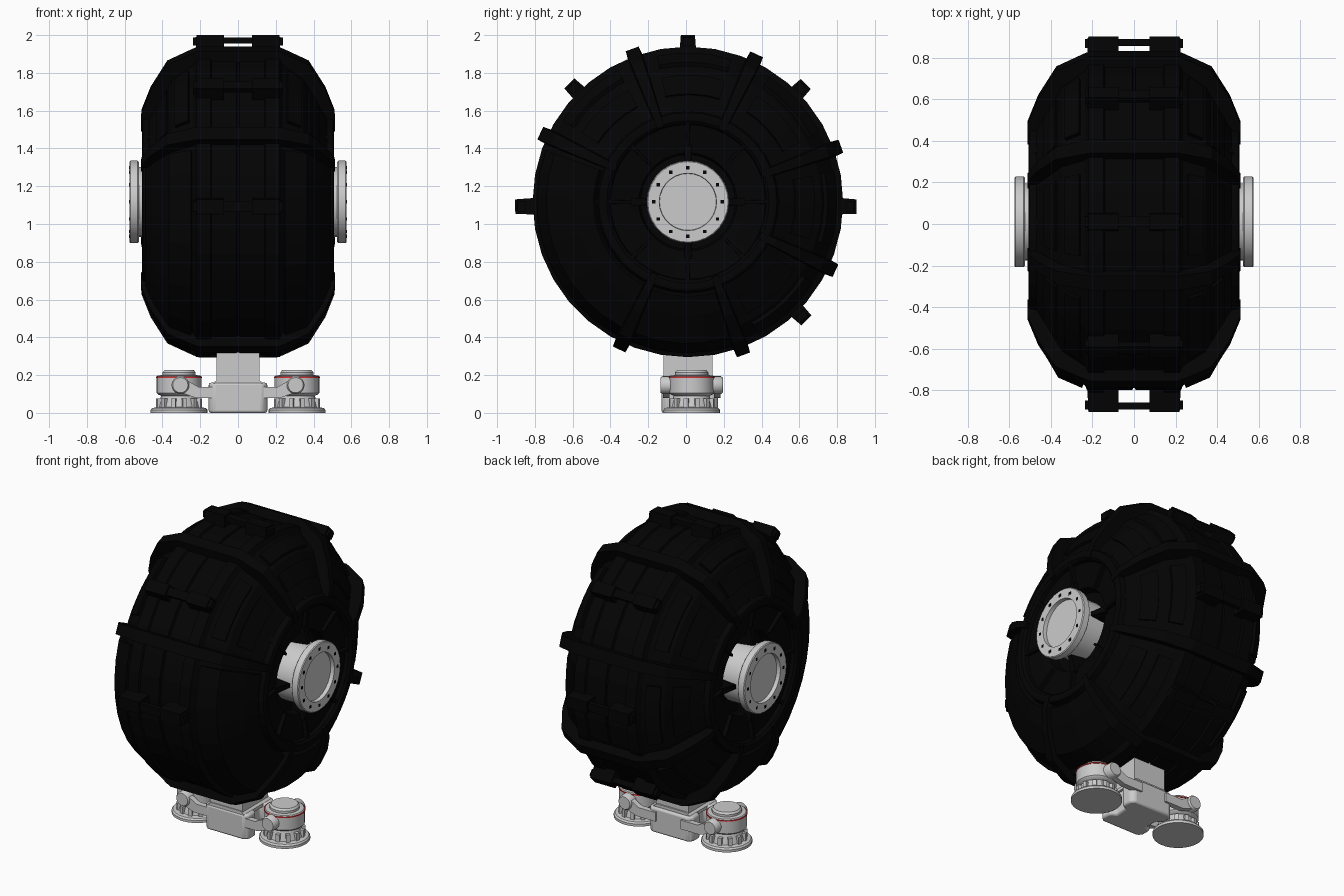
import bpy, bmesh
from math import cos, sin, radians, pi
from mathutils import Vector

if "Cube" in bpy.data.objects:
    bpy.data.objects.remove(bpy.data.objects["Cube"])

CY, CZ = 0.01, 1.117          # wheel axle position
FY = 0.03                     # centre line of the feet


def material(name, rgb):
    m = bpy.data.materials.new(name)
    m.diffuse_color = (*rgb, 1)
    m.use_nodes = True
    m.node_tree.nodes["Principled BSDF"].inputs["Base Color"].default_value = m.diffuse_color
    return m


BLACK = material("black", (0.001, 0.001, 0.001))
RED = material("red", (0.75, 0.03, 0.03))


def finish(bm, name, mat=None, smooth=False, bevel=0):
    bmesh.ops.remove_doubles(bm, verts=bm.verts, dist=1e-5)
    bmesh.ops.recalc_face_normals(bm, faces=bm.faces)
    me = bpy.data.meshes.new(name)
    bm.to_mesh(me)
    bm.free()
    ob = bpy.data.objects.new(name, me)
    bpy.context.collection.objects.link(ob)
    if mat:
        me.materials.append(mat)
    if bevel:
        b = ob.modifiers.new("bevel", "BEVEL")
        b.width, b.segments = bevel, 2
    if smooth:
        bpy.context.view_layer.objects.active = ob
        ob.select_set(True)
        bpy.ops.object.shade_smooth_by_angle(angle=radians(35))
        ob.select_set(False)
    return ob


def lathe(bm, prof, seg, axis, loc, phase=0):
    """Spin (radius, height) points around an axis."""
    rings = []
    for k in range(seg):
        c, s = cos(2 * pi * k / seg + phase), sin(2 * pi * k / seg + phase)
        ring = []
        for r, h in prof:
            p = {"X": (h, r * c, r * s), "Y": (r * c, h, r * s), "Z": (r * c, r * s, h)}[axis]
            ring.append(bm.verts.new(Vector(p) + Vector(loc)))
        rings.append(ring)
    for k in range(seg):
        a, b = rings[k], rings[(k + 1) % seg]
        for i in range(len(prof) - 1):
            q = [a[i], a[i + 1], b[i + 1], b[i]]
            if prof[i][0] == 0:
                q = q[:3]
            elif prof[i + 1][0] == 0:
                q = [a[i], a[i + 1], b[i]]
            bm.faces.new(q)


def strip(bm, inner, outer, steps):
    """Solid lying on the wheel: (x, r) sections swept over (angle, inner half width, outer half width).
    Widths taper in proportion to the radius."""
    m, secs = len(inner), []
    for deg, oi, oo in steps:
        c, s = cos(radians(deg)), sin(radians(deg))

        def mk(p, o):
            o *= p[1] / .85
            return bm.verts.new((p[0], CY + p[1] * c - o * s, CZ + p[1] * s + o * c))
        secs.append(([mk(p, oi) for p in inner], [mk(p, oo) for p in outer]))
    for (i0, o0), (i1, o1) in zip(secs, secs[1:]):
        for a, b in ((i0, i1), (o0, o1)):
            for j in range(m - 1):
                bm.faces.new((a[j], a[j + 1], b[j + 1], b[j]))
        for j in (0, m - 1):
            bm.faces.new((i0[j], o0[j], o1[j], i1[j]))
    for i, o in (secs[0], secs[-1]):
        for j in range(m - 1):
            bm.faces.new((i[j], i[j + 1], o[j + 1], o[j]))


def prism(bm, pts, lo, hi, axis):
    """Extrude a flat outline along Y (xz outline) or Z (xy outline)."""
    f = (lambda p, t: (p[0], t, p[1])) if axis == "Y" else (lambda p, t: (p[0], p[1], t))
    a, b = [[bm.verts.new(f(p, t)) for p in pts] for t in (lo, hi)]
    bm.faces.new(a)
    bm.faces.new(b)
    for i in range(len(pts)):
        j = (i + 1) % len(pts)
        bm.faces.new((a[i], a[j], b[j], b[i]))


def mirrored(half):
    return [(-x, r) for x, r in reversed(half)] + half


# Wheel body
half = [(.004, .80), (.008, .81), (.14, .81), (.146, .822), (.22, .822), (.236, .788), (.345, .708),
        (.425, .56), (.47, .48), (.504, .472), (.508, .46), (.508, .43), (.495, .415), (.472, .41), (.458, .31),
        (.448, .26), (.39, .25), (.38, 0)]
bm = bmesh.new()
lathe(bm, [(r, x) for x, r in mirrored(half)], 36, "X", (0, CY, CZ))
finish(bm, "wheel_body", BLACK)

# Long cross ribs wrapping the tread and both sides
rib_in = mirrored([(.21, .79), (.236, .76), (.33, .69), (.41, .55), (.46, .46), (.46, .41)])
rib_out = mirrored([(.21, .862), (.24, .85), (.374, .785), (.462, .64), (.512, .51), (.513, .42)])
bm = bmesh.new()
for a in (20, 65, 110, 155, 245, 290, 335):
    strip(bm, rib_in, rib_out, [(a, -.046, -.036), (a, .046, .036)])
finish(bm, "cross_ribs", BLACK)

# Short tread lugs: paired blocks joined by a bar
bm = bmesh.new()
for a, r in ((-1.6, .893), (45, .883), (90, .883), (135, .888), (181.6, .915), (315, .888)):
    for s in (1, -1):
        strip(bm, [(s * .075, .79), (s * .225, .79)], [(s * .075, r), (s * .22, r)],
              [(a, -.048, -.036), (a, .048, .036)])
        strip(bm, [(s * .215, r - .055), (s * .237, r - .055)], [(s * .215, r - .01), (s * .237, r - .013)],
              [(a, -.03, -.025), (a, .03, .025)])
    strip(bm, [(-.09, r - .045), (.09, r - .045)], [(-.09, r - .013), (.09, r - .013)],
          [(a, -.025, -.025), (a, .025, .025)])
finish(bm, "tread_lugs", BLACK)


# Raised shoulder panels between the ribs
def arc(a0, a1, n=4):
    return [(a0 + (a1 - a0) * k / n, 0, 0) for k in range(n + 1)]


bm = bmesh.new()
for s in (1, -1):
    for a in (20, 65, 110, 290, 335):
        strip(bm, [(s * .25, .75), (s * .32, .70)], [(s * .265, .79), (s * .335, .74)], arc(a + 8, a + 37))
        strip(bm, [(s * .36, .65), (s * .41, .56)], [(s * .38, .672), (s * .435, .573)], arc(a + 8, a + 37))
finish(bm, "shoulder_panels", BLACK)

# Smooth shoulder guards around the lower front
bm = bmesh.new()
for s in (1, -1):
    for a0, a1, n in ((160, 242, 9), (248, 287, 4)):
        strip(bm, [(s * .24, .77), (s * .34, .69), (s * .42, .55), (s * .46, .48)],
              [(s * .25, .80), (s * .365, .75), (s * .452, .60), (s * .49, .50)], arc(a0, a1, n))
finish(bm, "shoulder_guards", BLACK)

# Thin spokes on the sides and gussets gripping the hubs
bm = bmesh.new()
for s in (1, -1):
    for a in range(0, 360, 45):
        strip(bm, [(s * .43, .28), (s * .45, .50)], [(s * .475, .27), (s * .505, .46)],
              [(a, -.025, -.02), (a, .025, .02)])
    for a in range(0, 360, 90):
        strip(bm, [(s * .38, .18), (s * .38, .30)], [(s * .50, .195), (s * .475, .30)],
              [(a, -.07, -.06), (a, .07, .06)])
finish(bm, "side_spokes", BLACK)

# Hubs with bolted flanges
bm, bolts = bmesh.new(), bmesh.new()
for s in (1, -1):
    lathe(bm, [(r, s * x) for r, x in ((.185, .37), (.185, .525), (.212, .525), (.218, .531), (.218, .57),
          (.213, .575), (.152, .575), (.15, .55), (0, .55))], 28, "X", (0, CY, CZ))
    for k in range(12):
        a = k * pi / 6
        lathe(bolts, [(0, s * .56), (.013, s * .56), (.013, s * .576), (0, s * .576)], 4, "X",
              (0, CY + .181 * cos(a), CZ + .181 * sin(a)), pi / 4)
finish(bm, "hub_flanges", smooth=True)
finish(bolts, "flange_bolts", BLACK)

# Post and centre block of the stand
bm = bmesh.new()
prism(bm, [(-.115, -.12), (.115, -.12), (.115, .14), (-.115, .14)], .12, .36, "Z")
finish(bm, "stand_post")
bm = bmesh.new()
q = [(.155, .06), (.155, .125), (.13, .15)]
side = [(x, FY - .01 - y) for x, y in reversed(q)] + [(.115, FY - .05), (.115, FY + .03)] + [(x, FY - .01 + y) for x, y in q]
prism(bm, side + [(-x, y) for x, y in reversed(side)], 0, .16, "Z")
finish(bm, "stand_block", smooth=True, bevel=.012)
bm = bmesh.new()
prism(bm, [(-.13, .14), (.13, .14), (.13, .16), (.105, .178), (-.105, .178), (-.13, .16)], -.125, .15, "Y")
finish(bm, "stand_cap")

# Feet, their red rings, and the yoke arms gripping them
feet, gussets, rings, arms = (bmesh.new() for _ in range(4))
for s in (1, -1):
    loc = (s * .312, FY, 0)
    lathe(feet, [(0, 0), (.15, 0), (.15, .016), (.142, .026), (.112, .03), (.095, .09), (.112, .098), (.119, .106),
                 (.119, .19), (.113, .198), (.088, .2), (.088, .214), (.078, .226), (0, .226)], 32, "Z", loc)
    lathe(rings, [(.119, .185), (.122, .185), (.122, .192), (.117, .192)], 32, "Z", loc)
    for k in range(12):
        a = k * pi / 6 + pi / 12
        u, v = Vector((cos(a), sin(a))), Vector((-sin(a), cos(a))) * .012
        o = Vector(loc[:2])
        prism(gussets, [o + u * .08 - v, o + u * .122 - v, o + u * .122 + v, o + u * .08 + v], .02, .075, "Z")
    for t in (1, -1):
        y = FY + t * .135
        outline = [(.09, .08), (.225, .08), (.325, .115), (.285, .18), (.21, .138), (.09, .138)]
        prism(arms, [(s * x, z) for x, z in outline], y - .018, y + .018, "Y")
        lathe(arms, [(0, t * .09), (.047, t * .09), (.047, t * .155), (.04, t * .165), (0, t * .165)], 20, "Y",
              (s * .305, FY, .147))
finish(feet, "feet", smooth=True)
finish(gussets, "foot_gussets")
finish(rings, "foot_rings", RED)
finish(arms, "foot_arms", smooth=True)
